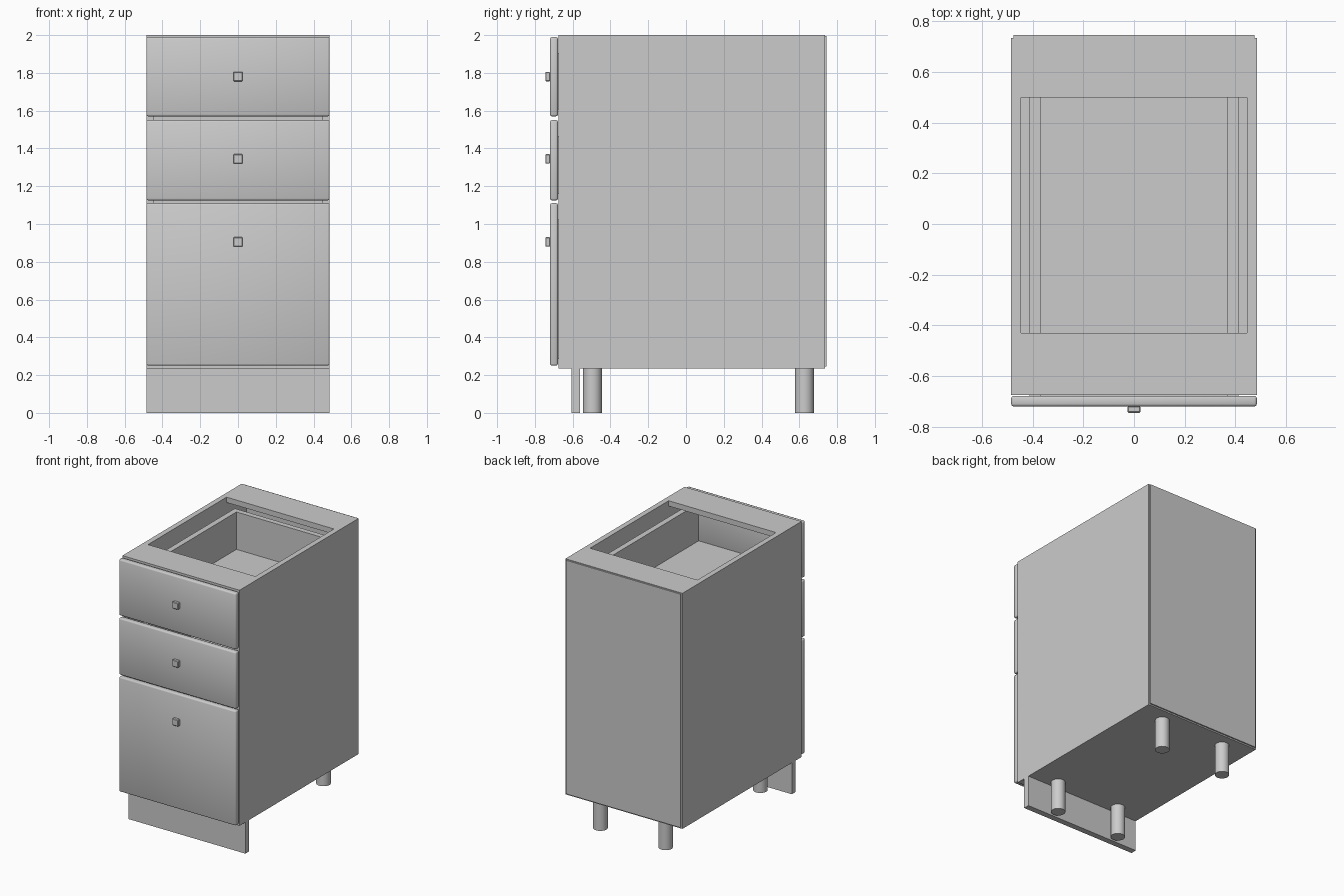
import bpy
import math
from mathutils import Vector

if "Cube" in bpy.data.objects:
    bpy.data.objects.remove(bpy.data.objects["Cube"], do_unlink=True)

GREY = (0.6, 0.6, 0.6, 1.0)
grey = bpy.data.materials.new("light_grey")
grey.use_nodes = True
grey.diffuse_color = GREY
grey.node_tree.nodes["Principled BSDF"].inputs["Base Color"].default_value = GREY


def box(name, x, y, z, bevel=0.0, segments=1, smooth=False):
    """Box from (min, max) ranges on each axis."""
    low, high = Vector((x[0], y[0], z[0])), Vector((x[1], y[1], z[1]))
    bpy.ops.mesh.primitive_cube_add(size=1, location=(low + high) / 2)
    obj = bpy.context.object
    obj.name = name
    obj.scale = high - low
    bpy.ops.object.transform_apply(location=False, rotation=False, scale=True)
    obj.data.materials.append(grey)
    if bevel:
        mod = obj.modifiers.new("rounded_edges", "BEVEL")
        mod.width = bevel
        mod.segments = segments
    if smooth:
        bpy.ops.object.shade_smooth()
    return obj


HALF = 0.485          # outer half width
INNER = 0.445         # inside face of the side panels
FRONT, BACK = -0.675, 0.735
BASE, TOP = 0.235, 2.0
BOARD = 0.04

# Carcass: sides, floor, back and top rails
for side, s in (("left", 1), ("right", -1)):
    box(f"{side}_side_panel", sorted((s * INNER, s * HALF)), (FRONT, BACK), (BASE, TOP))
box("bottom_panel", (-INNER, INNER), (FRONT, BACK), (BASE, BASE + BOARD))
box("back_panel", (-0.475, 0.475), (BACK, 0.745), (BASE + 0.01, TOP - 0.005))
box("front_top_rail", (-INNER, INNER), (FRONT, -0.43), (TOP - BOARD, TOP))
box("back_top_rail", (-INNER, INNER), (0.5, BACK), (TOP - BOARD, TOP))

# Drawers: front, knob and open box; the box rises to a little below the front
drawers = (("top", 1.57, 1.99, 1.78),
           ("middle", 1.125, 1.55, 1.345),
           ("bottom", 0.25, 1.11, 0.905))
for name, low, high, knob in drawers:
    box(f"{name}_drawer_front", (-HALF, HALF), (-0.72, -0.678), (low, high),
        bevel=0.01, segments=2, smooth=True)
    box(f"{name}_drawer_knob", (-0.025, 0.025), (-0.745, -0.719),
        (knob - 0.025, knob + 0.025), bevel=0.004)
    floor, rim = low + 0.035, high - 0.085
    box(f"{name}_drawer_floor", (-0.37, 0.37), (-0.678, 0.51), (floor, floor + 0.02))
    box(f"{name}_drawer_back", (-0.37, 0.37), (0.51, 0.55), (floor, rim))
    for side, s in (("left", 1), ("right", -1)):
        box(f"{name}_drawer_{side}_wall", sorted((s * 0.37, s * 0.412)),
            (-0.678, 0.55), (floor, rim))

# Kick board and legs
box("kick_board", (-HALF, HALF), (-0.605, -0.56), (0, BASE))
for row, y in (("front", -0.495), ("back", 0.627)):
    for side, s in (("left", 1), ("right", -1)):
        bpy.ops.mesh.primitive_cylinder_add(vertices=24, radius=0.05, depth=BASE,
                                            location=(s * 0.27, y, BASE / 2))
        leg = bpy.context.object
        leg.name = f"{row}_{side}_leg"
        leg.data.materials.append(grey)
        bpy.ops.object.shade_smooth_by_angle(angle=math.radians(40))
